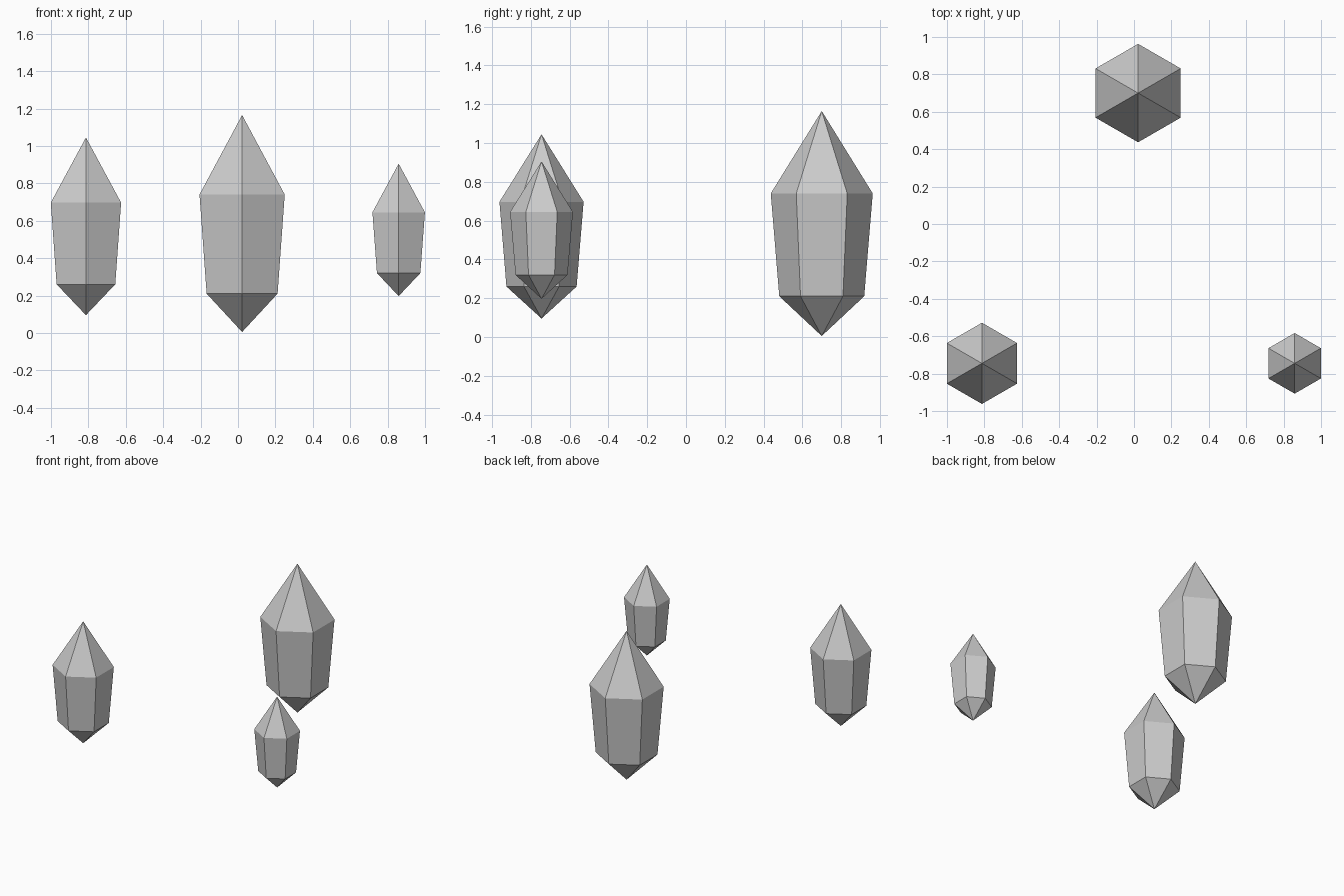
import bpy, bmesh, math

cube = bpy.data.objects.get("Cube")
if cube:
    bpy.data.objects.remove(cube, do_unlink=True)

# Single grey crystal colour
GREY = (0.6, 0.6, 0.6, 1.0)
mat = bpy.data.materials.new("crystal_grey")
mat.use_nodes = True
mat.diffuse_color = GREY
mat.node_tree.nodes["Principled BSDF"].inputs["Base Color"].default_value = GREY


def crystal(name, x, y, r_low, r_high, z_bottom, z_low, z_high, z_tip):
    """Six-sided flat-faced crystal: lower point, tapered body, upper point."""
    bm = bmesh.new()

    def ring(r, z):
        angles = [math.radians(90 + 60 * i) for i in range(6)]
        return [bm.verts.new((r * math.cos(a), r * math.sin(a), z)) for a in angles]

    bottom = bm.verts.new((0, 0, z_bottom))
    low, high = ring(r_low, z_low), ring(r_high, z_high)
    tip = bm.verts.new((0, 0, z_tip))
    for i in range(6):
        j = (i + 1) % 6
        bm.faces.new((bottom, low[j], low[i]))
        bm.faces.new((low[i], low[j], high[j], high[i]))
        bm.faces.new((high[i], high[j], tip))
    mesh = bpy.data.meshes.new(name)
    bm.to_mesh(mesh)
    bm.free()
    mesh.materials.append(mat)
    obj = bpy.data.objects.new(name, mesh)
    obj.location = (x, y, 0)
    bpy.context.collection.objects.link(obj)


# Three floating crystals of different sizes
crystal("large_crystal", 0.022, 0.70, 0.219, 0.263, 0.005, 0.21, 0.74, 1.165)
crystal("medium_crystal", -0.813, -0.745, 0.181, 0.217, 0.095, 0.26, 0.697, 1.045)
crystal("small_crystal", 0.859, -0.745, 0.134, 0.162, 0.197, 0.32, 0.645, 0.905)
